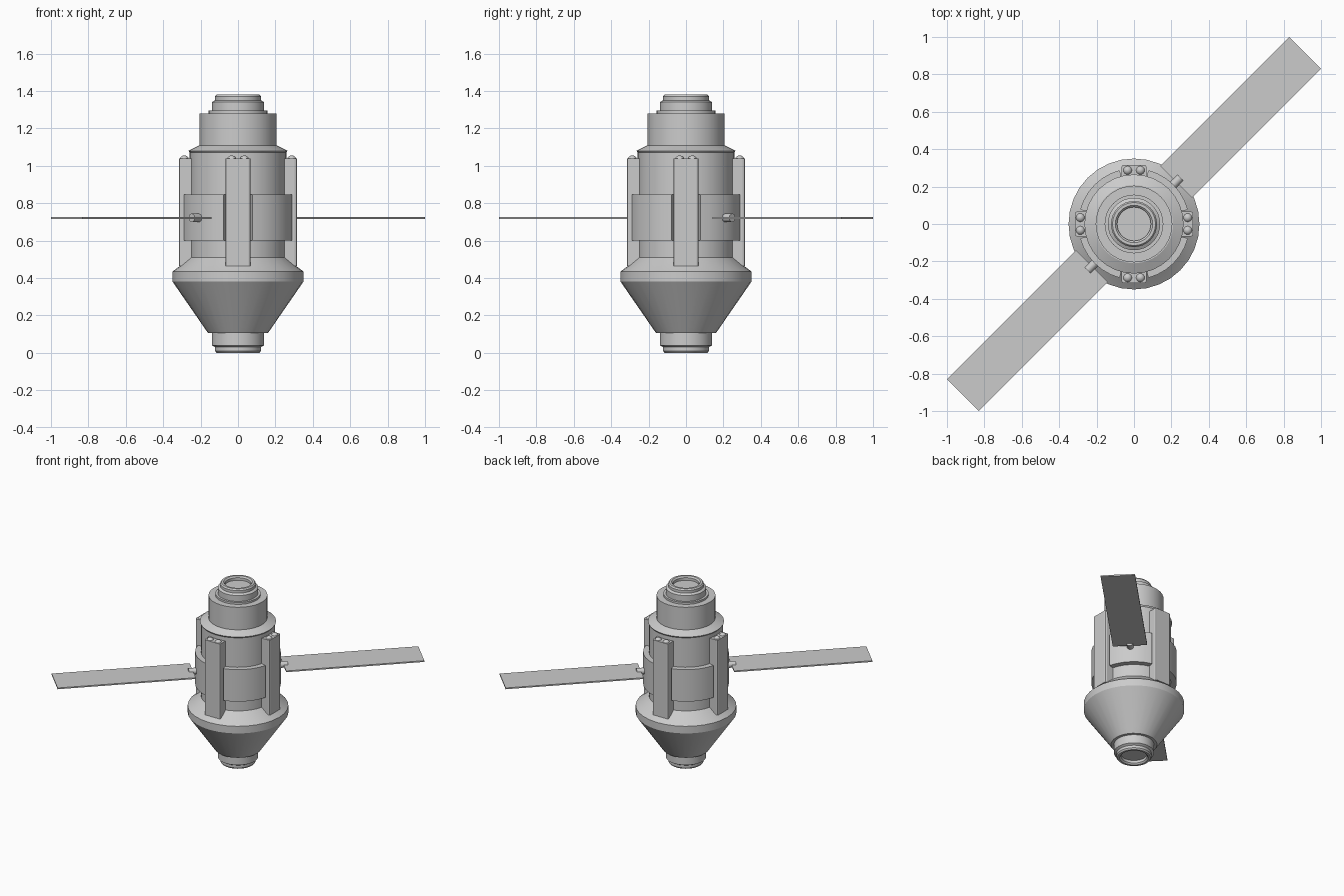
import bpy, bmesh, math
from mathutils import Matrix, Vector

cube = bpy.data.objects.get("Cube")
if cube:
    bpy.data.objects.remove(cube, do_unlink=True)

grey = bpy.data.materials.new("light grey")
grey.use_nodes = True
COLOUR = (0.6, 0.6, 0.6, 1)
grey.diffuse_color = COLOUR
grey.node_tree.nodes["Principled BSDF"].inputs["Base Color"].default_value = COLOUR


def finish(bm, name, smooth=False):
    bmesh.ops.recalc_face_normals(bm, faces=bm.faces)
    mesh = bpy.data.meshes.new(name)
    bm.to_mesh(mesh)
    bm.free()
    mesh.materials.append(grey)
    obj = bpy.data.objects.new(name, mesh)
    bpy.context.collection.objects.link(obj)
    if smooth:
        bpy.ops.object.select_all(action='DESELECT')
        obj.select_set(True)
        bpy.context.view_layer.objects.active = obj
        bpy.ops.object.shade_smooth_by_angle(angle=math.radians(25))
    return obj


def lathe(name, profile, start=0.0, sweep=math.tau, steps=32, closed=False):
    """Spin (radius, height) points about the vertical axis."""
    bm = bmesh.new()
    verts = [bm.verts.new((r * math.cos(start), r * math.sin(start), z)) for r, z in profile]
    loop = verts if not closed else verts + verts[:1]
    edges = [bm.edges.new(pair) for pair in zip(loop, loop[1:])]
    full = sweep >= math.tau
    geom = verts + edges
    if closed and not full:
        geom.append(bm.faces.new(verts))
    bmesh.ops.spin(bm, geom=geom, cent=(0, 0, 0), axis=(0, 0, 1),
                   angle=sweep, steps=steps, use_merge=full)
    if closed and not full:
        bm.edges.ensure_lookup_table()
        bmesh.ops.holes_fill(bm, edges=[e for e in bm.edges if e.is_boundary], sides=0)
    bmesh.ops.remove_doubles(bm, verts=bm.verts, dist=1e-4)
    return finish(bm, name, True)


def box(name, size, centre, turn=0.0, bevel=0.0):
    bm = bmesh.new()
    bmesh.ops.create_cube(bm, size=1)
    bmesh.ops.scale(bm, vec=size, verts=bm.verts)
    if bevel:
        upright = [e for e in bm.edges
                   if abs(e.verts[0].co.z - e.verts[1].co.z) > 0.01 and e.verts[0].co.x > 0]
        bmesh.ops.bevel(bm, geom=upright, offset=bevel, segments=2, affect='EDGES', profile=0.5)
    bmesh.ops.translate(bm, vec=centre, verts=bm.verts)
    bmesh.ops.rotate(bm, matrix=Matrix.Rotation(turn, 3, 'Z'), verts=bm.verts)
    return finish(bm, name)


# Hull: lower port, cone, flange, main cylinder, neck and upper port
lathe("hull", [
    (0, 0.03), (0.09, 0.03), (0.09, 0.01), (0.10, 0), (0.115, 0), (0.123, 0.01),
    (0.123, 0.03), (0.14, 0.04), (0.14, 0.105), (0.16, 0.105), (0.35, 0.38),
    (0.35, 0.435), (0.31, 0.465), (0.258, 0.51), (0.258, 1.07), (0.265, 1.08),
    (0.21, 1.107), (0.205, 1.107), (0.205, 1.28), (0.157, 1.28), (0.157, 1.295),
    (0.14, 1.295), (0.14, 1.34), (0.123, 1.35), (0.123, 1.37), (0.115, 1.38),
    (0.10, 1.38), (0.09, 1.37), (0.09, 1.35), (0, 1.35)])

# Four raised side shells, centred on the diagonals
for i in range(4):
    lathe(f"side_shell_{i + 1}", [(0.25, 0.6), (0.298, 0.6), (0.298, 0.845), (0.25, 0.845)],
          start=math.radians(15 + 90 * i), sweep=math.radians(60), steps=6, closed=True)

# Four columns, each with two domes on top
for i in range(4):
    turn = i * math.pi / 2
    box(f"column_{i + 1}", (0.085, 0.135, 0.575), (0.2725, 0, 0.7525), turn, bevel=0.012)
    for side in (-1, 1):
        bm = bmesh.new()
        bmesh.ops.create_uvsphere(bm, u_segments=16, v_segments=10, radius=0.025)
        spot = Matrix.Rotation(turn, 3, 'Z') @ Vector((0.287, side * 0.034, 1.03))
        bmesh.ops.translate(bm, vec=spot, verts=bm.verts)
        finish(bm, f"dome_{i + 1}_{'a' if side < 0 else 'b'}", True)

# Two solar panels on short stub axles
for i in range(2):
    turn = math.pi / 4 + i * math.pi
    box(f"solar_panel_{i + 1}", (0.975, 0.24, 0.01), (0.8065, 0, 0.721), turn)
    bm = bmesh.new()
    bmesh.ops.create_cone(bm, cap_ends=True, segments=16, radius1=0.023, radius2=0.023, depth=0.08)
    bmesh.ops.rotate(bm, matrix=Matrix.Rotation(math.pi / 2, 3, 'Y'), verts=bm.verts)
    bmesh.ops.translate(bm, vec=(0.31, 0, 0.721), verts=bm.verts)
    bmesh.ops.rotate(bm, matrix=Matrix.Rotation(turn, 3, 'Z'), verts=bm.verts)
    finish(bm, f"panel_axle_{i + 1}", True)
